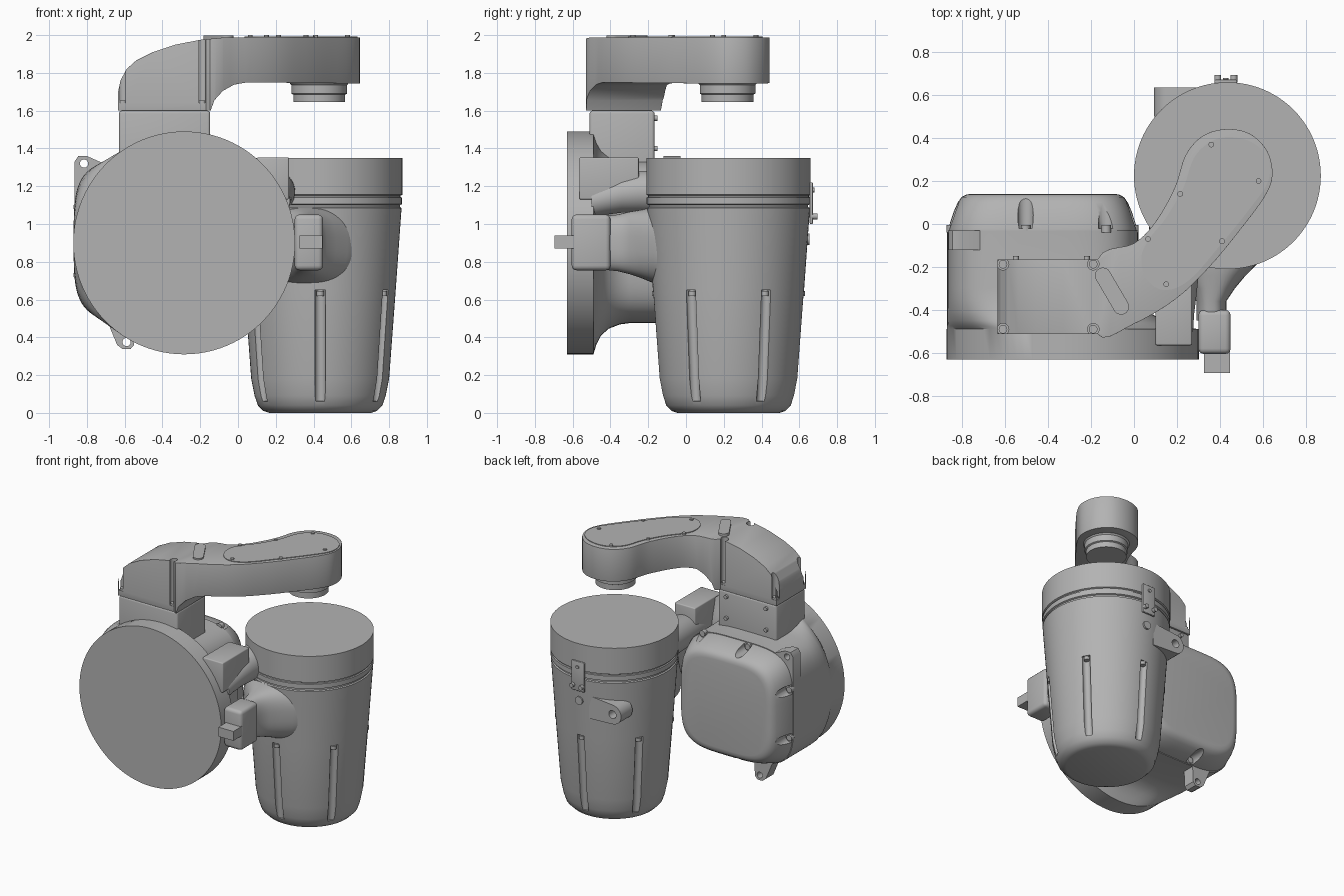
import bpy, bmesh, math
from mathutils import Vector, Matrix

if "Cube" in bpy.data.objects:
    bpy.data.objects.remove(bpy.data.objects["Cube"], do_unlink=True)

grey = bpy.data.materials.new("plain grey")
grey.use_nodes = True
GREY = (0.45, 0.45, 0.45, 1)
grey.diffuse_color = GREY
grey.node_tree.nodes["Principled BSDF"].inputs["Base Color"].default_value = GREY


def finish(name, bm):
    bmesh.ops.recalc_face_normals(bm, faces=bm.faces)
    me = bpy.data.meshes.new(name)
    bm.to_mesh(me)
    bm.free()
    me.materials.append(grey)
    ob = bpy.data.objects.new(name, me)
    bpy.context.collection.objects.link(ob)
    return ob


def loft(name, rings):
    """Skin a list of equal-length point rings and cap both ends."""
    bm = bmesh.new()
    loops = [[bm.verts.new(p) for p in ring] for ring in rings]
    n = len(loops[0])
    for a, b in zip(loops, loops[1:]):
        for i in range(n):
            j = (i + 1) % n
            bm.faces.new((a[i], a[j], b[j], b[i]))
    bm.faces.new(loops[0])
    bm.faces.new(loops[-1])
    return finish(name, bm)


def oval(cx, cy, rx, ry, power=2, n=96):
    """Points of a circle, ellipse or rounded square."""
    pts = []
    for i in range(n):
        c, s = math.cos(math.tau * i / n), math.sin(math.tau * i / n)
        pts.append((cx + rx * math.copysign(abs(c) ** (2 / power), c),
                    cy + ry * math.copysign(abs(s) ** (2 / power), s)))
    return pts


def upright(pts, z):
    return [(x, y, z) for x, y in pts]


def facing(pts, y):
    return [(x, y, z) for x, z in pts]


def turned(name, cx, cy, profile, n=96):
    return loft(name, [upright(oval(cx, cy, r, r, n=n), z) for r, z in profile])


def rod(name, a, b, r, n=20):
    a, b = Vector(a), Vector(b)
    rot = (b - a).to_track_quat('Z', 'Y').to_matrix()
    circle = [rot @ Vector((x, y, 0)) for x, y in oval(0, 0, r, r, n=n)]
    return loft(name, [[a + p for p in circle], [b + p for p in circle]])


def box(name, lo, hi, bevel=0):
    bm = bmesh.new()
    size = [h - l for l, h in zip(lo, hi)]
    mid = [(h + l) / 2 for l, h in zip(lo, hi)]
    bmesh.ops.create_cube(bm, size=1, matrix=Matrix.Translation(mid) @ Matrix.Diagonal((*size, 1)))
    ob = finish(name, bm)
    if bevel:
        add_bevel(ob, bevel)
    return ob


def apply(ob, mod):
    bpy.context.view_layer.objects.active = ob
    bpy.ops.object.modifier_apply(modifier=mod.name)


def add_bevel(ob, width, segments=3):
    mod = ob.modifiers.new("bevel", 'BEVEL')
    mod.width, mod.segments = width, segments
    mod.limit_method, mod.angle_limit = 'ANGLE', math.radians(45)
    apply(ob, mod)


def cut(ob, tools, operation='DIFFERENCE'):
    for tool in tools:
        mod = ob.modifiers.new("cut", 'BOOLEAN')
        mod.object, mod.operation, mod.solver = tool, operation, 'EXACT'
        apply(ob, mod)
        bpy.data.objects.remove(tool, do_unlink=True)


def smooth_outline(ctrl, steps=5):
    """Closed Catmull-Rom curve through the control points."""
    out, n = [], len(ctrl)
    for i in range(n):
        p = [Vector(ctrl[(i + k) % n]) for k in (-1, 0, 1, 2)]
        for s in range(steps):
            t = s / steps
            v = (2 * p[1] + (p[2] - p[0]) * t + (2 * p[0] - 5 * p[1] + 4 * p[2] - p[3]) * t * t
                 + (3 * p[1] - p[0] - 3 * p[2] + p[3]) * t ** 3) / 2
            out.append((v.x, v.y))
    return out


# Canister with seam grooves and six tapered flutes
CX, CY = 0.435, 0.225
canister = turned("canister", CX, CY, [
    (.27, 0), (.3, .01), (.33, .04), (.347, .09), (.365, .18), (.4, .65), (.425, 1), (.431, 1.085),
    (.422, 1.09), (.422, 1.1), (.433, 1.105), (.433, 1.14), (.425, 1.143), (.425, 1.15),
    (.435, 1.155), (.435, 1.35)])
flutes = []
for k in range(6):
    a = math.radians(-90 + 60 * k)
    c, s = math.cos(a), math.sin(a)
    flutes.append(rod("flute", (CX + .352 * c, CY + .352 * s, .06), (CX + .398 * c, CY + .398 * s, .65), .028))
    rod("flute_screw", (CX + .385 * c, CY + .385 * s, .62), (CX + .385 * c, CY + .385 * s, .645), .02)
cut(canister, flutes)

# Rear latch plate, knob, boss and lug
box("latch_plate", (.375, .655, 1.0), (.48, .672, 1.22), .005)
for x in (.39, .465):
    rod("latch_screw", (x, .66, 1.04), (x, .695, 1.04), .016)
rod("latch_pin", (.427, .66, 1.18), (.427, .68, 1.18), .012)
rod("rear_boss", (.43, .6, .92), (.43, .655, .92), .03)
lug_shape = [(.36, .8), (.36, .97)] + [
    (.165 + .072 * math.cos(t), .88 + .072 * math.sin(t))
    for t in (math.radians(90 + 15 * i) for i in range(13))]
lug = loft("rear_lug", [facing(lug_shape, y) for y in (.5, .635)])
cut(lug, [rod("lug_hole", (.165, .45, .88), (.165, .7, .88), .03)])

# Main housing: round front drum flowing into a rounded square body
drum = oval(-.285, .9, .587, .59)
body = oval(-.425, .91, .445, .435, 4)
housing_rings = [facing(drum, y) for y in (-.63, -.49)]
for y, t in ((-.475, .3), (-.45, .6), (-.41, .82), (-.35, .96), (-.3, 1), (-.03, 1)):
    housing_rings.append(facing([((1 - t) * a + t * c, (1 - t) * b + t * d)
                                 for (a, b), (c, d) in zip(drum, body)], y))
loft("housing", housing_rings)

# Back cover with screw recesses around its rim
cover = loft("back_cover", [facing(oval(-.425, .91, .44 * s, .43 * s, 4), y) for y, s in (
    (-.04, 1), (-.02, 1), (.06, .94), (.1, .9), (.125, .86), (.137, .81), (.14, .76))])
spots = [(x, z) for x in (-.505, -.13) for z in (.5, 1.32)]
spots += [(x, z) for x in (-.85, 0) for z in (.73, 1.09)]
cut(cover, [rod("recess", (x, -.02, z), (x, .2, z), .036) for x, z in spots])
for x, z in spots:
    rod("cover_screw", (x, -.04, z), (x, -.005, z), .022)

# Mounting ears with holes
for shape, hole in (
        ([(-.8, .95), (-.865, 1.0), (-.865, 1.33), (-.845, 1.36), (-.8, 1.36), (-.62, 1.28)], (-.815, 1.32)),
        ([(-.74, .6), (-.64, .36), (-.61, .337), (-.57, .337), (-.55, .36), (-.54, .55)], (-.59, .375))):
    ear = loft("mounting_ear", [facing(shape, y) for y in (-.12, -.03)])
    cut(ear, [rod("ear_hole", (hole[0], -.2, hole[1]), (hole[0], .05, hole[1]), .022)])

# Neck collar between housing and arm
box("neck", (-.63, -.51, 1.15), (-.147, -.167, 1.6), .015)
for x in (-.55, -.22):
    for z in (1.4, 1.56):
        rod("neck_screw", (x, -.18, z), (x, -.15, z), .014)

# Arm: plan outline intersected with side profile
plan = smooth_outline([
    (-.17, -.512), (0, -.465), (.2, -.345), (.36, -.19), (.5, -.02), (.61, .13), (.645, .23),
    (.62, .34), (.54, .42), (.43, .442), (.32, .41), (.24, .32), (.19, .17), (.1, .01),
    (0, -.09), (-.17, -.165)])[:-5] + [(-.17, -.165), (-.635, -.165), (-.635, -.512)]
arm = loft("arm", [upright(plan, z) for z in (1.5, 2.1)])
side = [(-.635, 1.6), (-.635, 1.7), (-.622, 1.76), (-.59, 1.82), (-.54, 1.865), (-.45, 1.91),
        (-.33, 1.95), (-.2, 1.975), (-.08, 1.987), (.02, 1.988), (.8, 1.988), (.8, 1.742), (.05, 1.75),
        (-.02, 1.738), (-.08, 1.705), (-.125, 1.655), (-.145, 1.6)]
cut(arm, [loft("side_profile", [facing(side, y) for y in (-.8, .8)])], 'INTERSECT')
add_bevel(arm, .018)
corners = [(x, y) for x in (-.61, -.19) for y in (-.49, -.187)]
cut(arm, [rod("corner_slot", (x, y, 1.64), (x, y, 2.1), .027) for x, y in corners])
for x, y in corners:
    rod("corner_screw", (x, y, 1.62), (x, y, 1.655), .02)

# Arm lid, its screws and the raised slot bar
lid = smooth_outline([
    (.035, -.15), (.05, -.24), (.11, -.3), (.19, -.3), (.28, -.24), (.4, -.1), (.53, .06), (.625, .2),
    (.62, .31), (.55, .38), (.45, .405), (.36, .385), (.28, .31), (.23, .17), (.15, .03), (.07, -.07)])
loft("arm_lid", [upright(lid, z) for z in (1.97, 1.993)])
for x, y in ((.36, .37), (.58, .2), (.41, -.08), (.15, -.28), (.065, -.07), (.215, .14)):
    rod("lid_screw", (x, y, 1.98), (x, y, 2.0), .013)
a, b = Vector((-.145, -.24)), Vector((-.06, -.385))
bar = []
for mid, start in ((a, 30), (b, 210)):
    for i in range(13):
        t = math.radians(start + 15 * i)
        bar.append((mid.x + .037 * math.cos(t), mid.y + .037 * math.sin(t)))
loft("slot_bar", [upright(bar, z) for z in (1.96, 1.998)])

# Stepped outlet under the arm
turned("outlet", .43, .22, [(.125, 1.645), (.137, 1.645), (.137, 1.685), (.147, 1.69), (.147, 1.735),
                            (.16, 1.75), (.16, 1.8)])

# Flared side duct with its connector block and tab
loft("side_duct", [facing(oval(x, z, rx, rz, 2.6, 48), y) for y, x, z, rx, rz in (
    (-.45, .36, .9, .07, .14), (-.36, .36, .9, .07, .15), (-.3, .37, .9, .1, .165),
    (-.24, .375, .895, .145, .18), (-.18, .38, .89, .2, .2), (-.1, .38, .88, .27, .21), (.05, .39, .88, .3, .21))])
box("duct_connector", (.3, -.605, .755), (.45, -.4, 1.05), .025)
box("connector_tab", (.325, -.695, .87), (.448, -.59, .94))

# Upper pipe and junction box beside the housing
loft("upper_pipe", [facing(oval(.19, z, r, r, 2, 48), y) for y, z, r in (
    (-.5, 1.12, .085), (-.42, 1.14, .09), (-.34, 1.16, .1), (-.25, 1.17, .11), (0, 1.17, .12))])
box("junction_box", (.1, -.565, 1.13), (.27, -.25, 1.353), .008)

# Smooth curved surfaces while keeping hard edges
bpy.ops.object.select_all(action='DESELECT')
for ob in bpy.data.objects:
    if ob.type == 'MESH' and grey.name in ob.data.materials:
        ob.select_set(True)
        bpy.context.view_layer.objects.active = ob
bpy.ops.object.shade_smooth_by_angle(angle=math.radians(35))
